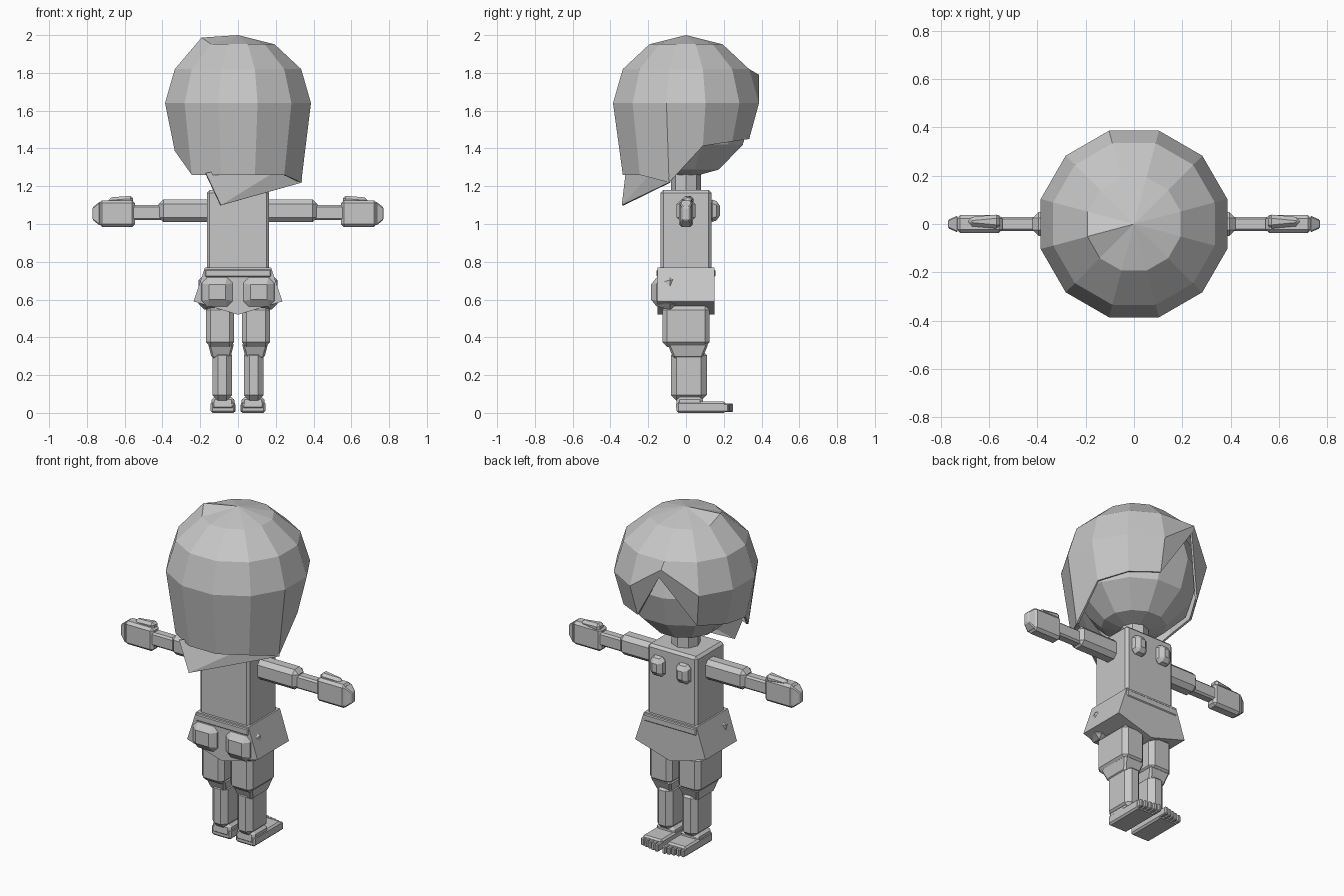
import bpy, bmesh
from math import radians
from mathutils import Matrix, Vector

default_cube = bpy.data.objects.get("Cube")
if default_cube:
    bpy.data.objects.remove(default_cube)

clay = bpy.data.materials.new("plain_grey")
clay.use_nodes = True
grey = (0.57, 0.57, 0.57, 1)
clay.diffuse_color = grey
clay.node_tree.nodes["Principled BSDF"].inputs["Base Color"].default_value = grey


def finish(name, bm, mirror=False, bevel=0, thickness=0):
    """Turn a bmesh into a named object with the shared material."""
    bmesh.ops.recalc_face_normals(bm, faces=bm.faces)
    mesh = bpy.data.meshes.new(name)
    bm.to_mesh(mesh)
    bm.free()
    mesh.materials.append(clay)
    part = bpy.data.objects.new(name, mesh)
    bpy.context.collection.objects.link(part)
    if bevel:
        modifier = part.modifiers.new("Bevel", "BEVEL")
        modifier.width = bevel
        modifier.segments = 1
    if thickness:
        part.modifiers.new("Solidify", "SOLIDIFY").thickness = thickness
    if mirror:
        part.modifiers.new("Mirror", "MIRROR")
    return part


def block(name, centre, size, bevel=0.02, mirror=True, narrow=None, factor=0.5):
    """Chamfered box; the end facing the narrow direction is scaled by factor."""
    bm = bmesh.new()
    bmesh.ops.create_cube(bm, size=1)
    if narrow:
        direction = Vector(narrow)
        for vert in bm.verts:
            along = direction * vert.co.dot(direction)
            if vert.co.dot(direction) > 0:
                vert.co = along + (vert.co - along) * factor
    bmesh.ops.scale(bm, vec=size, verts=bm.verts)
    bmesh.ops.translate(bm, vec=centre, verts=bm.verts)
    return finish(name, bm, mirror, bevel)


def ball(radius, height):
    """Twelve-sided sphere with flat sides facing the main axes."""
    bm = bmesh.new()
    turn = Matrix.Rotation(radians(15), 4, "Z")
    bmesh.ops.create_uvsphere(bm, u_segments=12, v_segments=6, radius=radius,
                              matrix=Matrix.Translation((0, 0, height)) @ turn)
    return bm


LEFT, FRONT, BACK = (1, 0, 0), (0, -1, 0), (0, 1, 0)
UP, DOWN = (0, 0, 1), (0, 0, -1)

# Head and neck
finish("head", ball(0.36, 1.6))
bm = bmesh.new()
bmesh.ops.create_cone(bm, segments=8, radius1=0.08, radius2=0.08, depth=0.2,
                      cap_ends=True, matrix=Matrix.Translation((0, 0, 1.2)))
finish("neck", bm)

# Hair: open dome whose hem is long at one end and parted at the other
bm = ball(0.4, 0)
bmesh.ops.delete(bm, geom=[v for v in bm.verts if v.co.z < -0.3], context="VERTS")
for vert in bm.verts:
    x, y, z = vert.co
    parting = x < 0 and y > 0.3
    hem = z < -0.1
    vert.co.z = 1.64 + z * 0.9
    if hem and y < -0.2:
        vert.co.z = 1.26
    elif hem and x > 0.3 and y < 0:
        vert.co.z = 1.22
    elif hem:
        vert.co.z = 1.4 + y * 0.15
    if parting and hem:
        vert.co.z = 1.74
        vert.co.y = 0.385
    elif parting and abs(z) < 0.1:
        vert.co.z = 1.79
    # Raised corner near the crown
    if 0.3 < z < 0.38 and x < -0.15 and -0.1 < y < 0:
        vert.co.z += 0.035
finish("hair", bm, thickness=0.012)

# Long slanted lock hanging at the nape
bm = bmesh.new()
corners = [(-0.17, -0.32, 1.27), (-0.09, -0.34, 1.1), (0.34, -0.09, 1.22), (0.33, -0.1, 1.36)]
bm.faces.new([bm.verts.new(corner) for corner in corners])
bmesh.ops.triangulate(bm, faces=bm.faces)
finish("nape_lock", bm, thickness=0.01)

# Torso
block("torso", (0, 0, 0.95), (0.33, 0.27, 0.46), 0.015, mirror=False)
block("chest", (0.085, 0.15, 1.07), (0.1, 0.06, 0.13), 0.02, narrow=BACK, factor=0.7)

# Hips flare downward, with a lower edge that dips at the middle
bm = bmesh.new()
bmesh.ops.create_cube(bm, size=1)
bmesh.ops.bisect_plane(bm, geom=bm.verts[:] + bm.edges[:] + bm.faces[:],
                       plane_co=(0, 0, 0), plane_no=LEFT)
for vert in bm.verts:
    low = vert.co.z < 0
    middle = abs(vert.co.x) < 0.1
    vert.co.x *= 0.47 if low else 0.35
    vert.co.y *= 0.3
    vert.co.z = 0.77 if not low else 0.52 if middle else 0.59
finish("hips", bm)
block("hip_band", (0, 0, 0.74), (0.36, 0.31, 0.05), 0.01, mirror=False)
block("buttock", (0.11, -0.12, 0.64), (0.21, 0.13, 0.2), 0.03, narrow=FRONT, factor=0.7)

# Legs
block("thigh", (0.095, 0, 0.46), (0.15, 0.25, 0.22), 0.025)
block("knee", (0.09, 0.01, 0.33), (0.14, 0.22, 0.08), 0.01, narrow=DOWN, factor=0.7)
block("calf", (0.083, 0.015, 0.2), (0.105, 0.19, 0.27), 0.03)
block("foot", (0.08, 0.08, 0.03), (0.13, 0.26, 0.06), 0.01)
block("heel", (0.08, 0.02, 0.05), (0.13, 0.15, 0.07), 0.015, narrow=UP, factor=0.9)
for index in range(5):
    reach = 0.06 - index * 0.006
    block(f"toe_{index + 1}", (0.025 + index * 0.027, 0.19 + reach / 2, 0.027),
          (0.023, reach, 0.045), 0.005)

# Arms and hands
block("upper_arm", (0.28, 0, 1.07), (0.28, 0.1, 0.12), 0.025)
block("forearm", (0.48, 0, 1.06), (0.2, 0.06, 0.08), 0.01)
block("palm", (0.64, 0, 1.055), (0.19, 0.075, 0.14), 0.015)
block("fingertips", (0.75, 0, 1.055), (0.04, 0.07, 0.13), 0.005, narrow=LEFT)
block("thumb", (0.62, 0.01, 1.125), (0.13, 0.06, 0.05), 0.015, narrow=LEFT, factor=0.6)
